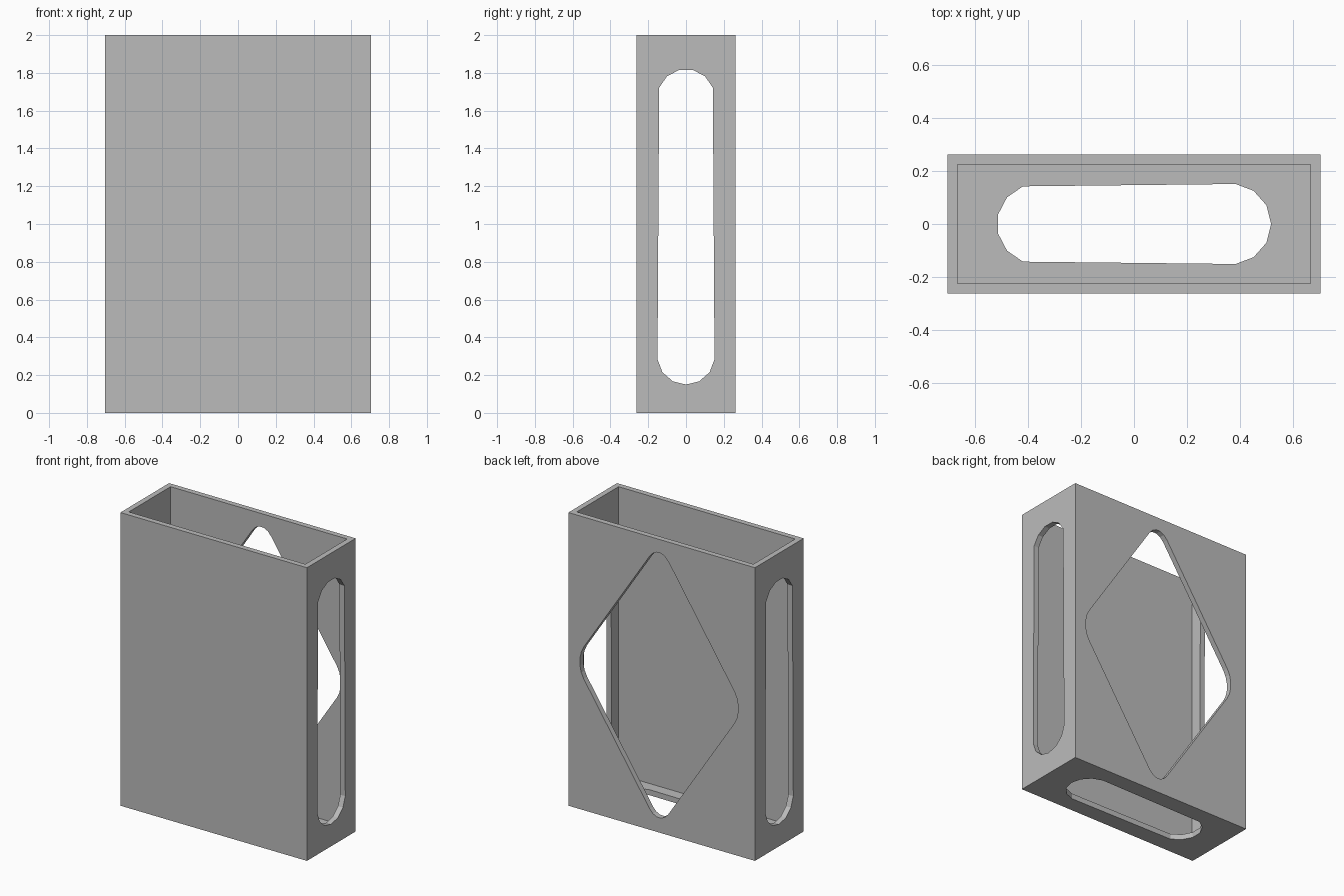
import bpy, bmesh, math
from mathutils import Vector

if "Cube" in bpy.data.objects:
    bpy.data.objects.remove(bpy.data.objects["Cube"])

W, D, H, T = 1.408, 0.525, 2.0, 0.0375   # outer size and wall thickness

gray = bpy.data.materials.new("plain gray")
gray.diffuse_color = (0.5, 0.5, 0.5, 1)
gray.use_nodes = True
gray.node_tree.nodes["Principled BSDF"].inputs["Base Color"].default_value = gray.diffuse_color


def make(name, bm):
    bmesh.ops.recalc_face_normals(bm, faces=bm.faces)
    mesh = bpy.data.meshes.new(name)
    bm.to_mesh(mesh)
    bm.free()
    mesh.materials.append(gray)
    obj = bpy.data.objects.new(name, mesh)
    bpy.context.collection.objects.link(obj)
    return obj


def box(name, size, centre):
    bm = bmesh.new()
    bmesh.ops.create_cube(bm, size=1)
    bmesh.ops.scale(bm, vec=size, verts=bm.verts)
    bmesh.ops.translate(bm, vec=centre, verts=bm.verts)
    return make(name, bm)


def prism(name, points, direction):
    """Extrude a closed outline along a direction."""
    bm = bmesh.new()
    face = bm.faces.new([bm.verts.new(p) for p in points])
    out = bmesh.ops.extrude_face_region(bm, geom=[face])
    bmesh.ops.translate(bm, vec=direction,
                        verts=[v for v in out["geom"] if isinstance(v, bmesh.types.BMVert)])
    return make(name, bm)


def slot(near, far, r, sides=13):
    """Outline of a long slot: a corner of the polygon at the far end, a flat at the near end."""
    pts = []
    for k in range(-(sides // 2), sides // 2 + 1):
        a = 2 * math.pi * k / sides
        c = far if math.cos(a) > 0 else near
        pts.append((c + r * math.cos(a), r * math.sin(a)))
    return pts


def diamond(half_w, half_h, r, steps=5):
    """Outline of a stretched diamond with rounded corners."""
    pts = []
    for q in range(4):
        mid = q * math.pi / 2
        for i in range(steps + 1):
            a = mid + math.pi / 2 * (i / steps - 0.5)
            pts.append((half_w * ((1 - r) * math.cos(mid) + r * math.cos(a)),
                        half_h * ((1 - r) * math.sin(mid) + r * math.sin(a))))
    return pts


# Solid outer block, then hollowed from the top
case = box("open_case", (W, D, H), (0, 0, H / 2))
cutters = [box("cavity", (W - 2 * T, D - 2 * T, H), (0, 0, H / 2 + T))]

# Slot through both side walls
cutters.append(prism("side_slots", [(-1, y, -u) for u, y in slot(-1.668, -0.302, 0.152)],
                     Vector((2, 0, 0))))
# Slot through the floor
cutters.append(prism("floor_slot", [(u, y, -0.1) for u, y in slot(-0.365, 0.365, 0.152)],
                     Vector((0, 0, 0.2))))
# Diamond window through the back wall
cutters.append(prism("back_window", [(x + 0.02, 0.1, z + 1.005) for x, z in diamond(0.598, 0.905, 0.17)],
                     Vector((0, 0.4, 0))))

bpy.context.view_layer.objects.active = case
for cutter in cutters:
    mod = case.modifiers.new(cutter.name, "BOOLEAN")
    mod.operation = "DIFFERENCE"
    mod.solver = "EXACT"
    mod.object = cutter
    bpy.ops.object.modifier_apply(modifier=mod.name)
    bpy.data.objects.remove(cutter)
